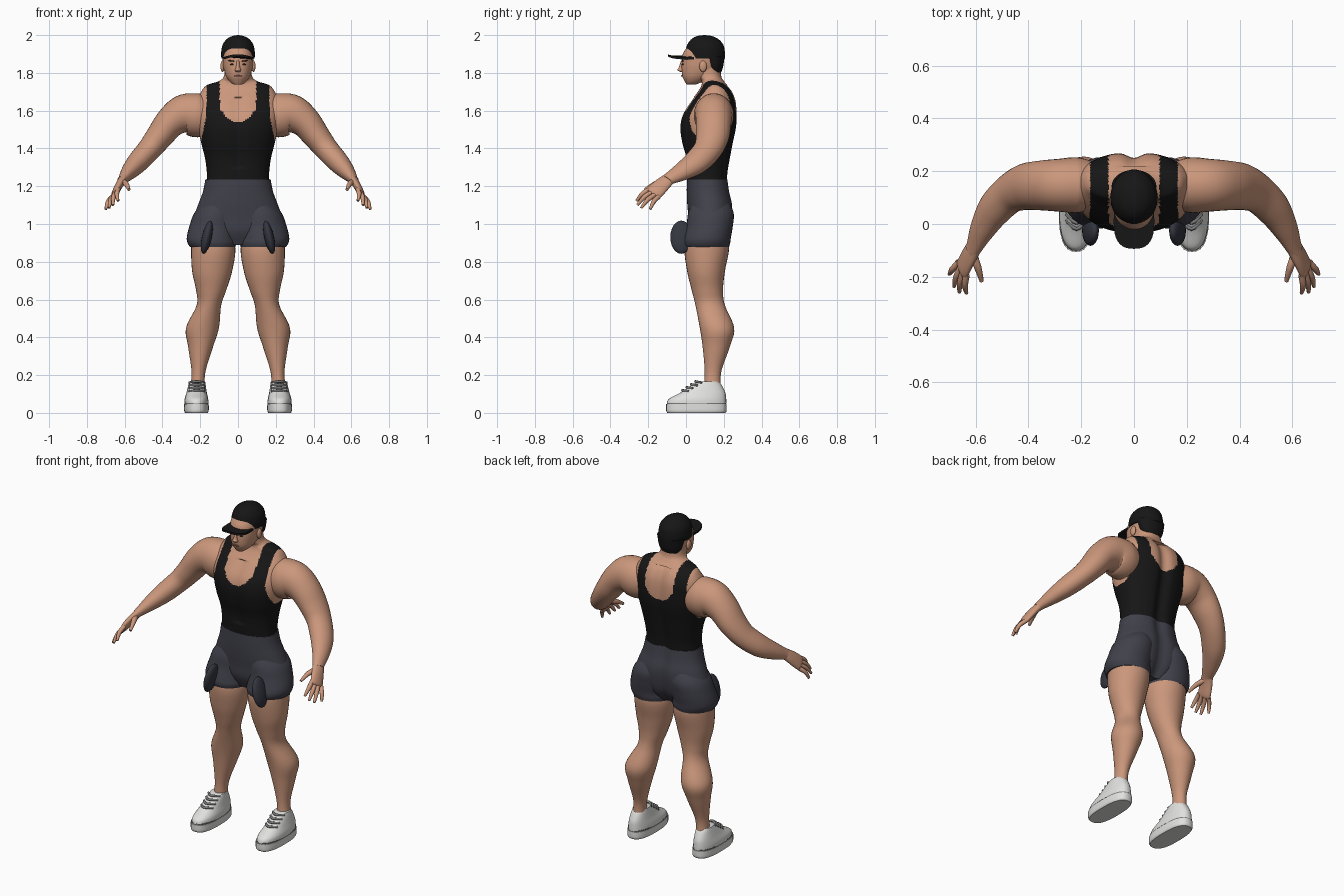
import bpy, bmesh, math
from mathutils import Vector, Matrix

old = bpy.data.objects.get("Cube")
if old:
    bpy.data.objects.remove(old, do_unlink=True)


def material(name, r, g, b):
    m = bpy.data.materials.new(name)
    m.use_nodes = True
    m.diffuse_color = (r, g, b, 1)
    shader = m.node_tree.nodes["Principled BSDF"]
    shader.inputs["Base Color"].default_value = (r, g, b, 1)
    shader.inputs["Roughness"].default_value = 0.8
    return m


SKIN = material("skin", .6, .31, .2)
BLACK = material("black cloth", .008, .008, .008)
SHORTS = material("slate cloth", .052, .052, .07)
POUCH = material("dark slate", .035, .038, .052)
WHITE = material("shoe white", .75, .75, .73)
LACE = material("lace grey", .2, .2, .2)
HAIR = material("dark brown", .05, .025, .018)
LIP = material("lip", .36, .14, .1)


def finish(name, bm, mat):
    bmesh.ops.recalc_face_normals(bm, faces=bm.faces)
    mesh = bpy.data.meshes.new(name)
    bm.to_mesh(mesh)
    bm.free()
    ob = bpy.data.objects.new(name, mesh)
    bpy.context.collection.objects.link(ob)
    mesh.materials.append(mat)
    bpy.ops.object.select_all(action='DESELECT')
    ob.select_set(True)
    bpy.context.view_layer.objects.active = ob
    bpy.ops.object.shade_smooth_by_angle(angle=math.radians(50))
    return ob


def spline(rows, sub):
    """Smoothly interpolate rows of (x, y, z, radius_a, radius_b)."""
    rows = [Vector(r) for r in rows]
    ext = [rows[0]] + rows + [rows[-1]]
    out = []
    for a, b, c, d in zip(ext, ext[1:], ext[2:], ext[3:]):
        for i in range(sub):
            t = i / sub
            out.append(b + (c - a) * (t / 2) + (a * 2 - b * 5 + c * 4 - d) * (t * t / 2)
                       + (b * 3 - a - c * 3 + d) * (t ** 3 / 2))
    return out + [rows[-1]]


def loft(name, rows, mat, n=32, sub=6, power=2, follow=False, side=1, bend=None):
    """Skin elliptical rings; follow turns each ring square to its path."""
    rings = spline(rows, sub)
    bm = bmesh.new()
    loops = []
    for i, r in enumerate(rings):
        u, v = Vector((1, 0, 0)), Vector((0, 1, 0))
        if follow:
            ahead, behind = rings[min(i + 1, len(rings) - 1)], rings[max(i - 1, 0)]
            t = Vector((ahead - behind)[:3]).normalized()
            u = t.cross(v).normalized()
            v = u.cross(t)
        loop = []
        for k in range(n):
            c, s = math.cos(math.tau * k / n), math.sin(math.tau * k / n)
            c = math.copysign(abs(c) ** (2 / power), c)
            s = math.copysign(abs(s) ** (2 / power), s)
            co = Vector(r[:3]) + u * (c * max(r[3], .001)) + v * (s * max(r[4], .001))
            if bend:
                co = bend(co)
            co.x *= side
            loop.append(bm.verts.new(co))
        loops.append(loop)
    for lo, hi in zip(loops, loops[1:]):
        for k in range(n):
            j = (k + 1) % n
            bm.faces.new((lo[k], lo[j], hi[j], hi[k]))
    bm.faces.new(loops[0])
    bm.faces.new(loops[-1])
    return finish(name, bm, mat)


def ball(name, pos, size, mat, side=1, tilt=0):
    bm = bmesh.new()
    bmesh.ops.create_uvsphere(bm, u_segments=20, v_segments=12, radius=1)
    place = Matrix.Translation((pos[0] * side, pos[1], pos[2]))
    turn = Matrix.Rotation(tilt * side, 4, 'Y')
    bm.transform(place @ turn @ Matrix.Diagonal((*size, 1)))
    return finish(name, bm, mat)


def stacked(rows):
    """Centred rings given as (z, y, half width, half depth)."""
    return [(0, y, z, a, b) for z, y, a, b in rows]


def groove(co):
    """Shallow centre line down the back and between the chest muscles."""
    if co.z < 1.73:
        dip = math.exp(-(co.x / .035) ** 2)
        if co.y > .17:
            co.y -= .022 * dip
        elif co.y < .04 and co.z > 1.3:
            co.y += .008 * dip
    return co


# Torso and neck, with the tank top as its dark faces
torso = loft("torso_and_tank_top", stacked([
    (1.2, .115, .168, .106), (1.27, .115, .165, .11), (1.35, .118, .175, .12),
    (1.43, .115, .195, .138), (1.51, .118, .212, .151), (1.58, .127, .22, .145),
    (1.65, .146, .215, .12), (1.7, .155, .195, .092), (1.735, .15, .165, .068),
    (1.757, .14, .1, .06), (1.785, .122, .074, .064), (1.85, .115, .07, .065),
]), SKIN, n=144, sub=10, power=2.3, bend=groove)
torso.data.materials.append(BLACK)
for f in torso.data.polygons:
    x, z = abs(f.center.x), f.center.z
    scoop = .097 * math.sqrt(min(max((z - 1.535) / .08, 0), 1))
    hole = .166 + max(0, 1.58 - z) * .2 if z > 1.44 else 1
    f.material_index = int(scoop < x < hole and z < 1.765)

# Shorts seat
loft("shorts_seat", stacked([
    (1.235, .115, .173, .11), (1.17, .119, .186, .115), (1.1, .128, .212, .121),
    (1.03, .13, .232, .116), (.96, .125, .2, .105), (.89, .12, .09, .07),
]), SHORTS, n=64, power=2.2, bend=groove)

for side, label in ((1, "left_"), (-1, "right_")):
    # Shorts legs and front pouches
    loft(label + "shorts_leg", [
        (.1, .13, 1.13, .07, .09), (.118, .132, 1.06, .112, .12), (.132, .125, .99, .125, .123),
        (.141, .112, .93, .13, .126), (.138, .108, .9, .129, .126), (.134, .108, .878, .12, .12),
    ], SHORTS, side=side)
    ball(label + "pouch", (.165, -.025, .93), (.026, .058, .09), POUCH, side, -.22)

    # Leg from hip to ankle
    loft(label + "leg", [
        (.14, .115, .98, .1, .1), (.131, .11, .87, .117, .118), (.137, .106, .75, .106, .1),
        (.142, .113, .65, .08, .083), (.154, .128, .57, .065, .078), (.188, .164, .45, .087, .091),
        (.198, .16, .35, .066, .072), (.209, .143, .22, .037, .044), (.215, .14, .13, .038, .045),
    ], SKIN, side=side)

    # Shoe
    loft(label + "shoe_sole", [
        (.22, .055, 0, .06, .154), (.22, .055, .012, .065, .16), (.22, .055, .046, .065, .16),
    ], WHITE, power=2.6, side=side)
    loft(label + "shoe_seam", [(.22, .056, .044, .063, .157), (.22, .056, .053, .063, .157)],
         LACE, power=2.6, side=side)
    loft(label + "shoe_upper", [
        (.22, .056, .05, .064, .158), (.22, .062, .075, .062, .151), (.219, .089, .107, .054, .119),
        (.217, .11, .147, .046, .079), (.216, .12, .167, .042, .052),
    ], WHITE, power=2.3, side=side)
    for i in range(4):
        y, z = -.015 + .023 * i, .12 + .0155 * i
        loft(label + "lace", [(.178, y + .03, z - .006, .006, .006), (.218, y - .004, z, .007, .007),
                              (.258, y + .03, z - .006, .006, .006)],
             LACE, n=8, sub=4, follow=True, side=side)

    # Arm from shoulder to wrist
    loft(label + "arm", [
        (.13, .145, 1.58, .09, .08), (.21, .147, 1.575, .116, .105), (.285, .147, 1.582, .104, .1),
        (.355, .146, 1.54, .084, .094), (.415, .14, 1.465, .072, .088), (.47, .115, 1.395, .063, .076),
        (.53, .055, 1.328, .057, .069), (.575, -.02, 1.278, .043, .052),
        (.605, -.085, 1.242, .027, .036), (.615, -.1, 1.23, .024, .035),
    ], SKIN, follow=True, side=side)

    # Hand
    loft(label + "palm", [
        (.6, -.08, 1.248, .024, .032), (.625, -.12, 1.213, .021, .041),
        (.648, -.165, 1.17, .018, .045), (.655, -.178, 1.157, .01, .036),
    ], SKIN, n=20, follow=True, side=side)
    first, last = Vector((.635, -.193, 1.184)), Vector((.664, -.145, 1.145))
    tips = [(.635, -.262, 1.122), (.662, -.258, 1.1), (.682, -.237, 1.085), (.7, -.19, 1.078)]
    for i, tip in enumerate(tips):
        root, tip = first.lerp(last, i / 3), Vector(tip)
        knuckle = root.lerp(tip, .5) + Vector((.006, -.004, .006))
        loft(label + "finger", [(*root, .013, .013), (*knuckle, .012, .012), (*tip, .007, .007)],
             SKIN, n=10, sub=5, follow=True, side=side)
    loft(label + "thumb", [(.612, -.115, 1.225, .016, .018), (.592, -.165, 1.212, .014, .014),
                           (.577, -.217, 1.182, .008, .008)],
         SKIN, n=10, sub=5, follow=True, side=side)

    # Paired face features
    ball(label + "ear", (.082, .09, 1.835), (.011, .02, .03), SKIN, side)
    ball(label + "eye", (.031, -.016, 1.845), (.012, .005, .004), HAIR, side)
    ball(label + "eyebrow", (.034, -.018, 1.863), (.019, .005, .0035), HAIR, side, -.12)

# Head
loft("head", stacked([
    (1.738, .028, .022, .024), (1.752, .04, .042, .045), (1.778, .057, .061, .075),
    (1.81, .075, .073, .098), (1.85, .083, .08, .106), (1.9, .09, .08, .107),
    (1.95, .1, .066, .085),
]), SKIN, n=40, power=2.2)
loft("nose", stacked([(1.805, -.02, .012, .01), (1.815, -.026, .016, .019),
                      (1.83, -.022, .011, .016), (1.865, -.016, .007, .01)]), SKIN, n=16)
ball("mouth", (0, -.021, 1.784), (.021, .005, .004), LIP)

# Cap crown, nape and brim
loft("cap_crown", stacked([
    (1.875, .1, .088, .106), (1.91, .101, .089, .105), (1.95, .102, .081, .095),
    (1.98, .1, .058, .07), (1.995, .098, .03, .038), (2, .098, .003, .003),
]), BLACK, n=40)
loft("cap_nape", stacked([
    (1.798, .158, .05, .025), (1.83, .15, .072, .046), (1.89, .143, .085, .062),
]), BLACK)


def arch(co):
    co.z -= 2.5 * co.x ** 2
    return co


loft("cap_brim", stacked([(1.886, .01, .077, .104), (1.898, .01, .077, .104)]),
     BLACK, n=48, sub=2, power=2.6, bend=arch)
